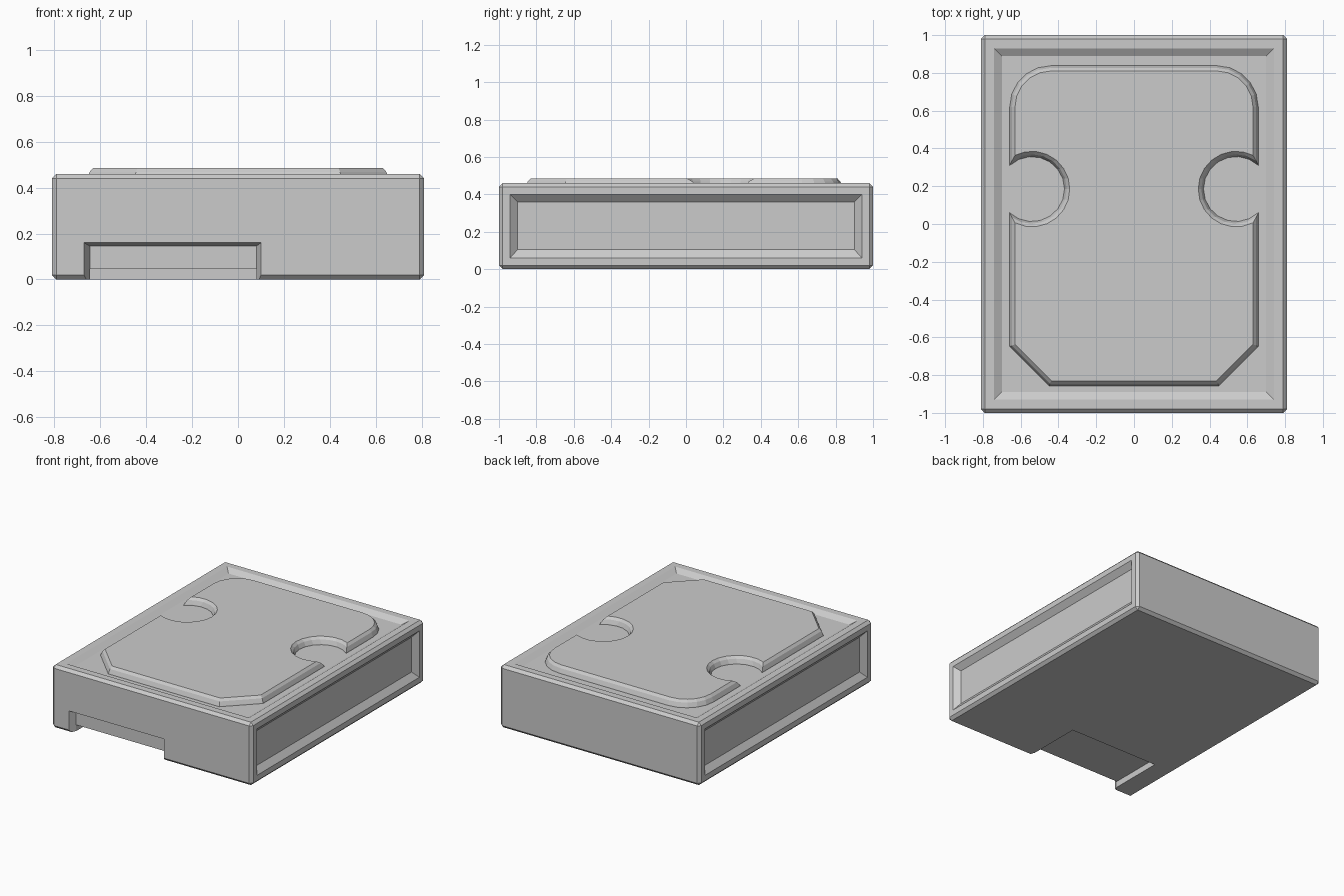
import bpy, bmesh, math
from mathutils import Vector

if "Cube" in bpy.data.objects:
    bpy.data.objects.remove(bpy.data.objects["Cube"])


def loft(name, rings):
    """Closed solid through rings that all have the same number of points."""
    bm = bmesh.new()
    loops = [[bm.verts.new(p) for p in ring] for ring in rings]
    n = len(loops[0])
    for a, b in zip(loops, loops[1:]):
        for i in range(n):
            j = (i + 1) % n
            bm.faces.new((a[i], a[j], b[j], b[i]))
    bm.faces.new(loops[0])
    bm.faces.new(loops[-1])
    bmesh.ops.recalc_face_normals(bm, faces=bm.faces[:])
    mesh = bpy.data.meshes.new(name)
    bm.to_mesh(mesh)
    bm.free()
    obj = bpy.data.objects.new(name, mesh)
    bpy.context.collection.objects.link(obj)
    return obj


def rect(axis, level, u0, u1, v0, v1):
    """Rectangle across one axis; u and v are the remaining axes in order."""
    ring = []
    for p in ((u0, v0), (u1, v0), (u1, v1), (u0, v1)):
        p = list(p)
        p.insert(axis, level)
        ring.append(Vector(p))
    return ring


def carve(target, outer, inner):
    """Cut a slope-sided pocket whose mouth is outer and floor is inner."""
    beyond = [2 * o - i for o, i in zip(outer, inner)]
    cutter = loft("pocket_cutter", [beyond, inner])
    cutter.hide_render = True
    mod = target.modifiers.new("pocket", "BOOLEAN")
    mod.operation = "DIFFERENCE"
    mod.solver = "EXACT"
    mod.object = cutter
    bpy.context.view_layer.objects.active = target
    bpy.ops.object.modifier_apply(modifier=mod.name)
    bpy.data.objects.remove(cutter)


# Chamfered main body
body = loft("body", [rect(2, 0, -.81, .81, -1, 1), rect(2, .46, -.81, .81, -1, 1)])
bm = bmesh.new()
bm.from_mesh(body.data)
bmesh.ops.bevel(bm, geom=bm.edges[:], offset=.02, segments=1, affect="EDGES", profile=.5)
bm.to_mesh(body.data)
bm.free()

# Shallow pockets on top and both sides
carve(body, rect(2, .46, -.74, .74, -.93, .93), rect(2, .435, -.70, .70, -.89, .89))
for s in (-1, 1):
    carve(body, rect(0, s * .81, -.94, .94, .06, .40),
          rect(0, s * .775, -.90, .90, .105, .36))

# Connector opening in the front, with a low channel behind it
carve(body, rect(1, -1, -.67, .10, -.05, .16), rect(1, -.95, -.645, .08, -.05, .145))
carve(body, rect(1, -.76, -.645, .08, -.06, .045), rect(1, -.55, -.645, .08, -.06, .045))


def plate_ring(d, z):
    """Cover outline inset by d: cut front corners, side bites, round back corners."""
    side, r = .66 - d, .17 + d
    half = [(.45 - .414 * d, -.86 + d), (side, -.65 + .414 * d)]
    a = math.acos((side - .54) / r)
    for i in range(15):
        t = -a - (2 * math.pi - 2 * a) * i / 14
        half.append((.54 + r * math.cos(t), .185 + r * math.sin(t)))
    for i in range(6):
        t = math.pi / 2 * i / 5
        half.append((.44 + (.22 - d) * math.cos(t), .62 + (.22 - d) * math.sin(t)))
    pts = half + [(-x, y) for x, y in reversed(half)]
    return [(x, y, z) for x, y in pts]


# Raised cover plate
loft("cover_plate", [plate_ring(0, .425), plate_ring(.003, .44),
                     plate_ring(.014, .468), plate_ring(.03, .485)])
